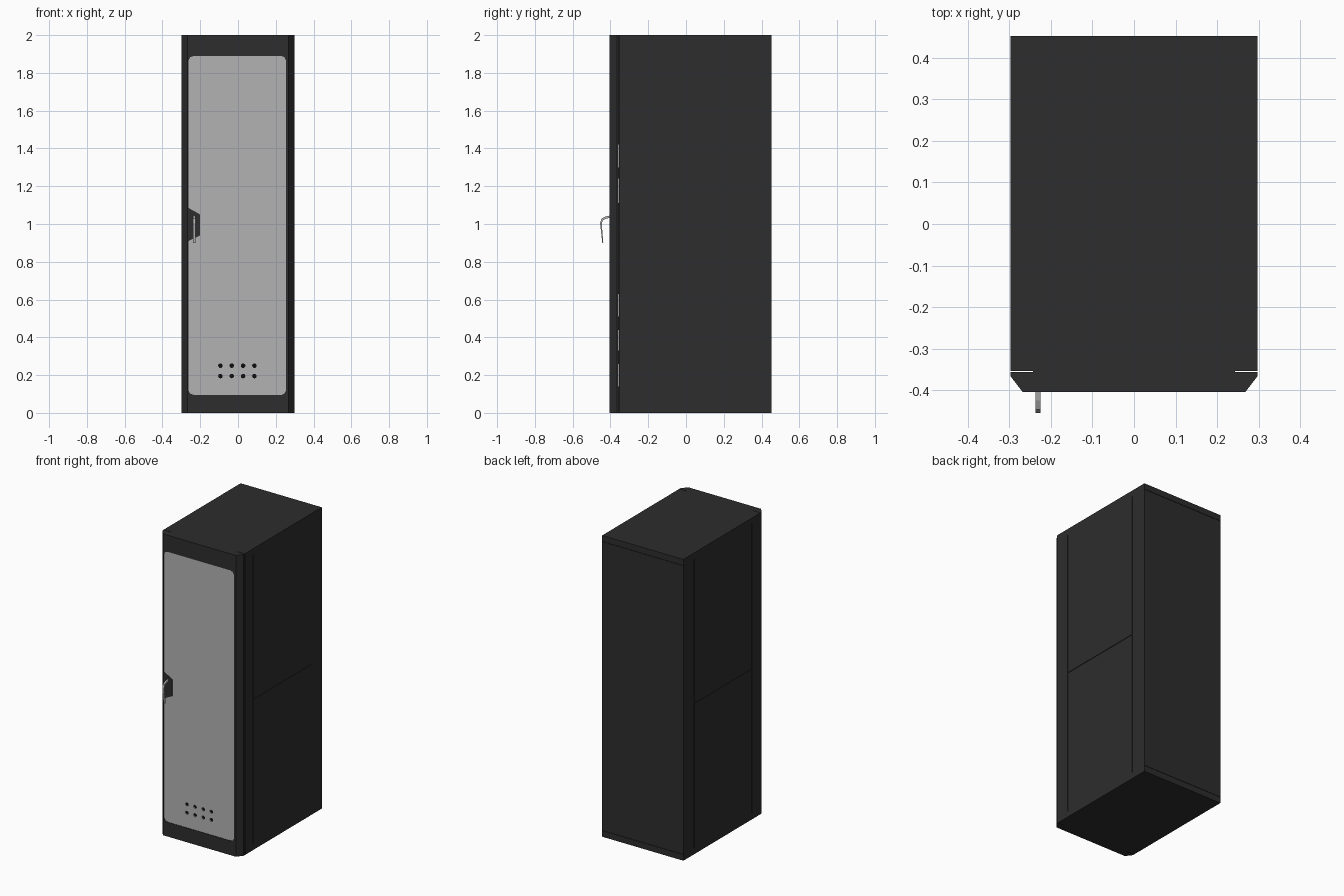
import bpy, bmesh, math
from mathutils import Vector

if "Cube" in bpy.data.objects:
    bpy.data.objects.remove(bpy.data.objects["Cube"])


def material(name, rgb):
    m = bpy.data.materials.new(name)
    m.diffuse_color = (*rgb, 1)
    m.use_nodes = True
    m.node_tree.nodes["Principled BSDF"].inputs["Base Color"].default_value = m.diffuse_color
    return m


DARK = material("dark_paint", (0.026, 0.026, 0.026))
BLACK = material("black", (0.004, 0.004, 0.004))
GREY = material("door_grey", (0.45, 0.45, 0.45))


def finish(name, bm, mat):
    bmesh.ops.recalc_face_normals(bm, faces=bm.faces)
    me = bpy.data.meshes.new(name)
    bm.to_mesh(me)
    bm.free()
    ob = bpy.data.objects.new(name, me)
    bpy.context.collection.objects.link(ob)
    me.materials.append(mat)
    return ob


def prism(name, pts, vec, mat):
    """Extrude a planar outline of 3D points along vec."""
    bm = bmesh.new()
    f = bm.faces.new([bm.verts.new(p) for p in pts])
    r = bmesh.ops.extrude_face_region(bm, geom=[f])
    vs = [g for g in r["geom"] if isinstance(g, bmesh.types.BMVert)]
    bmesh.ops.translate(bm, verts=vs, vec=Vector(vec))
    return finish(name, bm, mat)


def box(name, x, y, z, mat=DARK):
    pts = [(x[0], y[0], z[0]), (x[1], y[0], z[0]), (x[1], y[1], z[0]), (x[0], y[1], z[0])]
    return prism(name, pts, (0, 0, z[1] - z[0]), mat)


def cut(target, cutter):
    mod = target.modifiers.new("cut", 'BOOLEAN')
    mod.operation = 'DIFFERENCE'
    mod.solver = 'EXACT'
    mod.object = cutter
    cutter.hide_render = True
    cutter.hide_set(True)


W, BACK, FRONT, DOOR = 0.298, 0.453, -0.354, -0.405
G, D = 0.002, 0.004          # half width and depth of panel seams

# Cabinet core with seams left between the skin panels
box("cabinet_core", (-W + D, W - D), (FRONT, BACK - D), (0.002, 1.998))
for n, z in (("base", (0, 0.04)), ("roof", (1.96, 2))):
    box(n, (-W, W), (FRONT, BACK), z)
for s, side in ((-1, "left"), (1, "right")):
    xs = sorted((s * (W - D), s * W))
    box(side + "_front_post", xs, (FRONT, -0.265 - G), (0.04, 1.96))
    box(side + "_rear_post", xs, (0.34 + G, BACK), (0.04, 1.96))
    box(side + "_lower_panel", xs, (-0.265 + G, 0.34 - G), (0.04, 1 - G))
    box(side + "_upper_panel", xs, (-0.265 + G, 0.34 - G), (1 + G, 1.96))
box("back_panel", (-W + D, W - D), (BACK - D, BACK), (0.04 + G, 1.96 - G))

# Seal between cabinet and door, interrupted by hinge slots
edges = [0.0, 0.14, 0.26, 0.33, 0.44, 0.51, 0.63, 1.11, 1.24, 1.30, 1.42, 2.0]
for i in range(0, len(edges), 2):
    box("door_seal", (-0.243, 0.243), (-0.358, FRONT), (edges[i], edges[i + 1]))

# Door with chamfered vertical edges
door = prism("door", [(-W, -0.357, 0), (-W, -0.366, 0), (-0.268, DOOR, 0),
                      (0.268, DOOR, 0), (W, -0.366, 0), (W, -0.357, 0)], (0, 0, 2), DARK)

# Window outline: clipped corners and a notch for the handle plate
outline = [(-0.234, 0.095), (0.230, 0.095), (0.245, 0.102), (0.254, 0.118),
           (0.254, 1.867), (0.245, 1.883), (0.230, 1.89), (-0.234, 1.89),
           (-0.253, 1.883), (-0.262, 1.867), (-0.262, 1.085), (-0.20, 1.05),
           (-0.20, 0.94), (-0.262, 0.91), (-0.262, 0.118), (-0.253, 0.102)]
pocket = prism("door_pocket_cutter", [(x, DOOR - 0.01, z) for x, z in outline],
               (0, 0.022, 0), DARK)
cut(door, pocket)
panel = prism("door_panel", [(x, DOOR + 0.003, z) for x, z in outline],
              (0, 0.006, 0), GREY)

# Vent holes through the door panel
bm = bmesh.new()
for x in (-0.093, -0.033, 0.027, 0.087):
    for z in (0.195, 0.25):
        r = bmesh.ops.create_cone(bm, cap_ends=True, segments=16, radius1=0.012,
                                  radius2=0.012, depth=0.04)
        for v in r["verts"]:
            v.co = Vector((x + v.co.x, DOOR + v.co.z, z + v.co.y))
cut(panel, finish("vent_cutter", bm, BLACK))
box("vent_backing", (-0.12, 0.12), (DOOR + 0.0095, DOOR + 0.014), (0.17, 0.275), BLACK)

# Bent lever handle
lever = [(-0.400, 1.045), (-0.425, 1.040), (-0.447, 1.030), (-0.455, 1.005), (-0.443, 0.90),
         (-0.438, 0.90), (-0.446, 1.003), (-0.440, 1.020), (-0.423, 1.028), (-0.400, 1.033)]
prism("handle", [(-0.237, y, z) for y, z in lever], (0.012, 0, 0), GREY)
